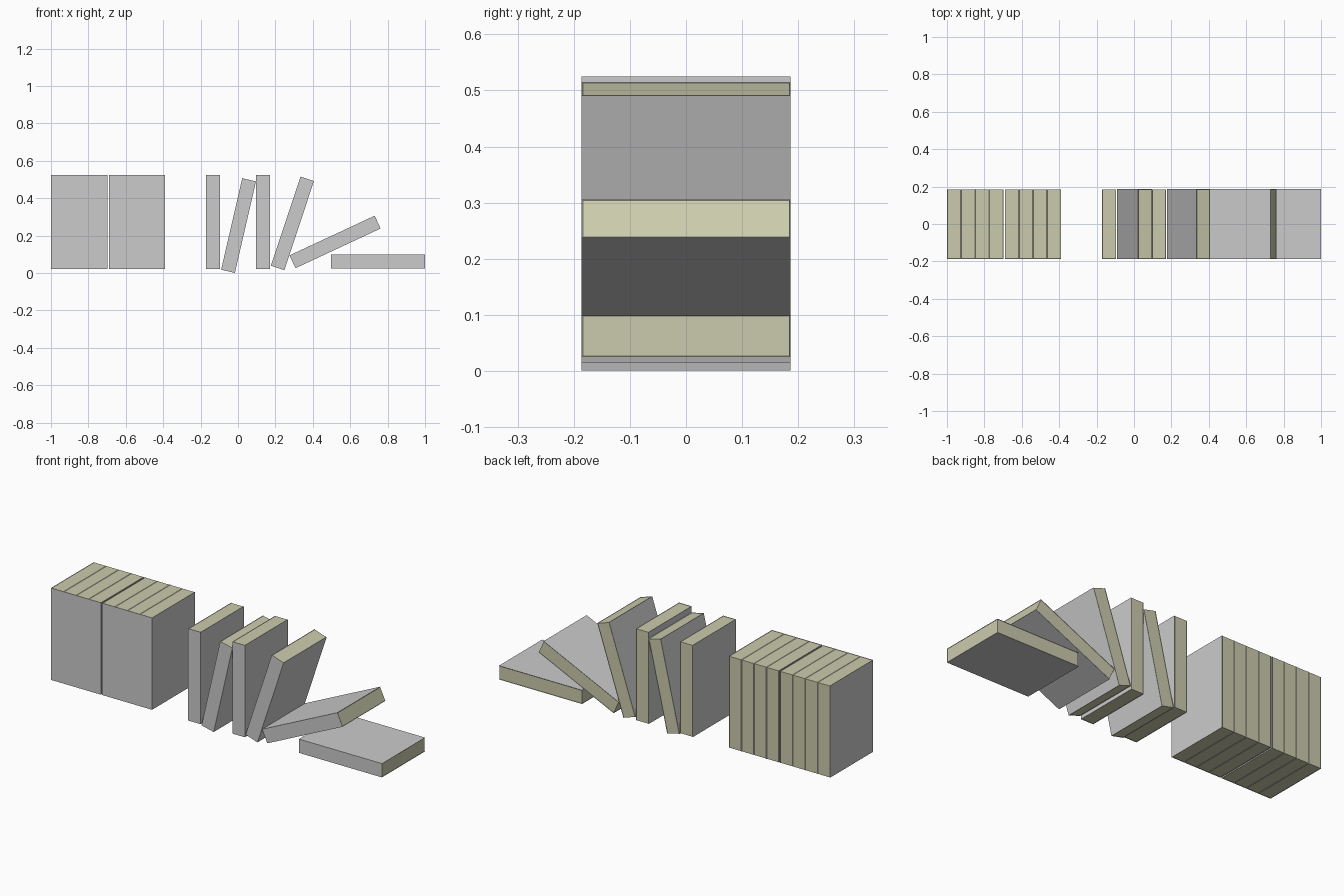
import bpy, bmesh
from math import radians
from mathutils import Matrix

if "Cube" in bpy.data.objects:
    bpy.data.objects.remove(bpy.data.objects["Cube"])

W, D, H = 0.0755, 0.372, 0.502   # thickness, depth, height of one book


def material(name, color):
    m = bpy.data.materials.new(name)
    m.diffuse_color = color
    m.use_nodes = True
    m.node_tree.nodes["Principled BSDF"].inputs["Base Color"].default_value = m.diffuse_color
    return m


cover = material("cover_grey", (0.6, 0.6, 0.6, 1))
paper = material("paper", (0.6, 0.6, 0.42, 1))

# One shared book: cover on both sides and spine (-y), slightly recessed pages elsewhere
mesh = bpy.data.meshes.new("book")
bm = bmesh.new()
bmesh.ops.create_cube(bm, size=1, matrix=Matrix.Diagonal((W, D, H, 1)))
bm.normal_update()
pages = [f for f in bm.faces if abs(f.normal.z) > 0.9 or f.normal.y > 0.9]
rim = bmesh.ops.inset_region(bm, faces=pages, thickness=0.002, depth=-0.0015,
                             use_boundary=True, use_even_offset=True)["faces"]
for f in pages:
    f.material_index = 1
for f in rim:
    f.material_index = 0
bm.to_mesh(mesh)
bm.free()
mesh.materials.append(cover)
mesh.materials.append(paper)


def book(name, x, z=0.2735, tilt=0):
    ob = bpy.data.objects.new(name, mesh)
    ob.location = (x, 0, z)
    ob.rotation_euler.y = radians(tilt)
    bpy.context.collection.objects.link(ob)


# Packed row: two groups of four with a small gap
for start in (-1.0, -0.691):
    for i in range(4):
        book("packed_book", start + W / 2 + i * W)

# Loose upright, leaning and fallen books
book("upright_book", -0.133)
book("leaning_book", 0.003, 0.2537, 13)
book("upright_book", 0.134)
book("leaning_book", 0.291, 0.265, 18.4)
book("toppling_book", 0.519, 0.166, 65)
book("flat_book", 0.749, 0.0625, 90)
